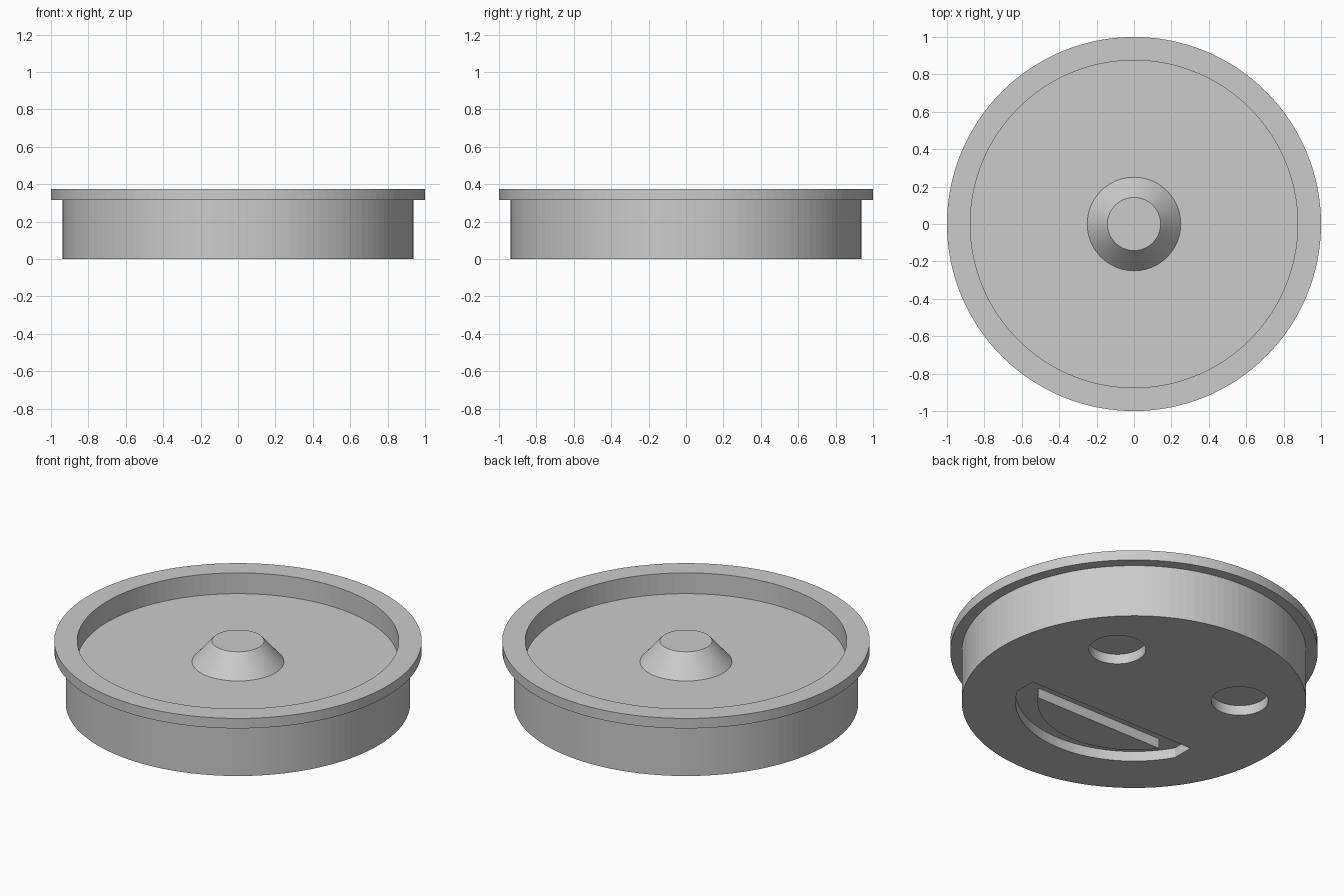
import bpy, bmesh, math
from mathutils import Matrix

cube = bpy.data.objects.get("Cube")
if cube:
    bpy.data.objects.remove(cube, do_unlink=True)

SEGMENTS = 128
RECESS = 0.06

grey = bpy.data.materials.new("plain grey")
grey.use_nodes = True
colour = (0.6, 0.6, 0.6, 1)
grey.diffuse_color = colour
grey.node_tree.nodes["Principled BSDF"].inputs["Base Color"].default_value = colour


def make_object(name, bm):
    bmesh.ops.recalc_face_normals(bm, faces=bm.faces)
    mesh = bpy.data.meshes.new(name)
    bm.to_mesh(mesh)
    bm.free()
    mesh.materials.append(grey)
    obj = bpy.data.objects.new(name, mesh)
    bpy.context.collection.objects.link(obj)
    return obj


def lathe(name, profile):
    """Spin a radius/height profile into a closed solid."""
    bm = bmesh.new()
    verts = [bm.verts.new((r, 0, z)) for r, z in profile]
    edges = [bm.edges.new(pair) for pair in zip(verts, verts[1:])]
    bmesh.ops.spin(bm, geom=verts + edges, cent=(0, 0, 0), axis=(0, 0, 1),
                   angle=math.tau, steps=SEGMENTS, use_merge=False)
    bmesh.ops.remove_doubles(bm, verts=bm.verts, dist=0.0005)
    return make_object(name, bm)


def prism(name, outline, bottom, top):
    """Extrude a flat outline between two heights."""
    bm = bmesh.new()
    face = bm.faces.new([bm.verts.new((x, y, bottom)) for x, y in outline])
    new = bmesh.ops.extrude_face_region(bm, geom=[face])["geom"]
    bmesh.ops.translate(bm, vec=(0, 0, top - bottom),
                        verts=[v for v in new if isinstance(v, bmesh.types.BMVert)])
    return make_object(name, bm)


def smile(radius, top, half_width, steps=48):
    """Bowl outline: straight top edge, upright ends and a round lower edge."""
    a = math.acos(half_width / radius)
    angles = [-a - (math.pi - 2 * a) * i / steps for i in range(steps + 1)]
    arc = [(radius * math.cos(t), radius * math.sin(t)) for t in angles]
    return [(half_width, top)] + arc + [(-half_width, top)]


def cut(target, cutter):
    cutter.hide_render = True
    mod = target.modifiers.new("recess", 'BOOLEAN')
    mod.operation = 'DIFFERENCE'
    mod.solver = 'EXACT'
    mod.object = cutter
    bpy.context.view_layer.objects.active = target
    bpy.ops.object.modifier_apply(modifier=mod.name)
    bpy.data.objects.remove(cutter, do_unlink=True)


# Round body with a flange, a sunken top and a central tapered knob
lid = lathe("lid_body", [
    (0, 0), (0.9375, 0), (0.9375, 0.315), (1, 0.315), (1, 0.375),
    (0.875, 0.375), (0.875, 0.25), (0.25, 0.25), (0.142, 0.375), (0, 0.375)])

# Two round eye recesses in the underside
for side in (-1, 1):
    bm = bmesh.new()
    bmesh.ops.create_cone(bm, cap_ends=True, segments=64, radius1=0.155,
                          radius2=0.155, depth=2 * RECESS,
                          matrix=Matrix.Translation((side * 0.435, 0.377, 0)))
    cut(lid, make_object("eye_cutter", bm))

# Mouth groove in the underside, with a raised island in its middle
cut(lid, prism("mouth_cutter", smile(0.645, -0.19, 0.56), -RECESS, RECESS))
prism("mouth_island", smile(0.525, -0.30, 0.43), 0, RECESS + 0.005)
